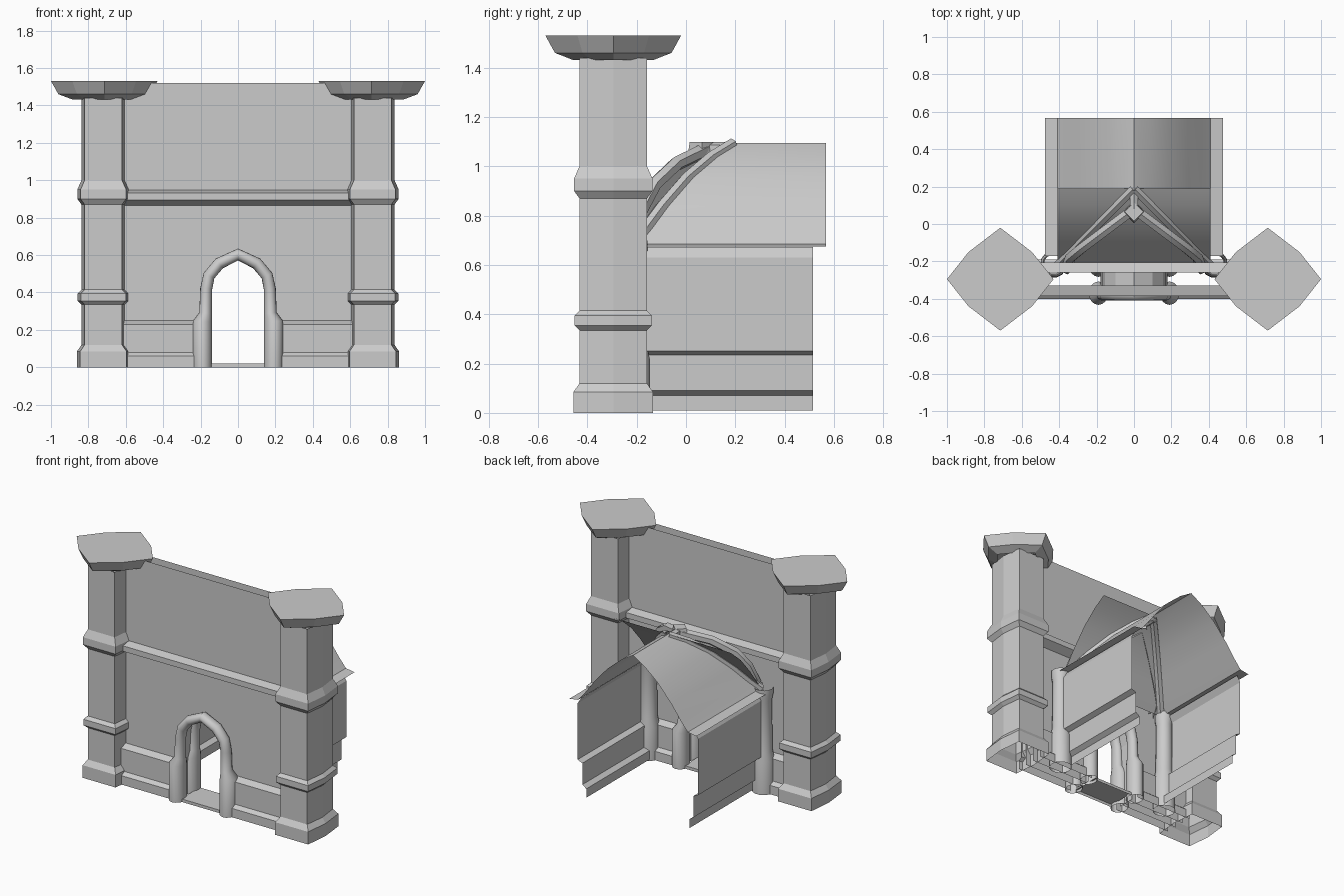
import bpy, math
from mathutils import Vector

cube = bpy.data.objects.get("Cube")
if cube:
    bpy.data.objects.remove(cube, do_unlink=True)

stone = bpy.data.materials.new("grey_stone")
stone.use_nodes = True
GREY = (0.6, 0.6, 0.6, 1)
stone.diffuse_color = GREY
stone.node_tree.nodes["Principled BSDF"].inputs["Base Color"].default_value = GREY

MID = -0.295   # centre line of the gate wall in y
parts = []


def make(name, verts, faces):
    mesh = bpy.data.meshes.new(name)
    mesh.from_pydata([tuple(v) for v in verts], [], faces)
    mesh.materials.append(stone)
    ob = bpy.data.objects.new(name, mesh)
    bpy.context.collection.objects.link(ob)
    parts.append(ob)
    return ob


def loft(name, rings, closed=True, cap=False):
    """Join equal rings of points with quads."""
    n = len(rings[0])
    faces = []
    for r in range(len(rings) - 1):
        for i in range(n if closed else n - 1):
            j = (i + 1) % n
            faces.append((r * n + i, r * n + j, (r + 1) * n + j, (r + 1) * n + i))
    if cap:
        faces.append(tuple(range((len(rings) - 1) * n, len(rings) * n)))
    return make(name, [v for ring in rings for v in ring], faces)


def tube(name, path, radii, side, squash=1.0, n=10, cap=False):
    """Round bar along a path; side is the fixed cross direction."""
    pts = [Vector(p) for p in path]
    side = Vector(side).normalized()
    rings = []
    for i, p in enumerate(pts):
        along = (pts[min(i + 1, len(pts) - 1)] - pts[max(i - 1, 0)]).normalized()
        up = along.cross(side).normalized()
        ring = []
        for k in range(n):
            a = math.tau * k / n
            ring.append(p + radii[i] * (math.cos(a) * up + math.sin(a) * squash * side))
        rings.append(ring)
    return loft(name, rings, cap=cap)


# Pillars: six-sided shaft with plinth and bands, wide faceted cap
shaft = [(0, .024), (.085, .024), (.12, 0), (.335, 0), (.355, .02), (.395, .02),
         (.415, 0), (.87, 0), (.9, .022), (.95, .022), (1.0, 0), (1.44, 0)]
cap_rings = [(1.432, .6), (1.46, .86), (1.53, 1)]
for s, label in ((1, "left"), (-1, "right")):
    rings = []
    for z, o in shaft:
        a, b, c = .1 + o, .137 + o, .117 + o
        outline = [(a, -b), (c, 0), (a, b), (-a, b), (-c, 0), (-a, -b)]
        rings.append([(s * .72 + x, MID + y, z) for x, y in outline])
    loft(label + "_pillar", rings)
    rings = []
    for z, k in cap_rings:
        outline = [(.285, 0), (.17, .145), (0, .275), (-.17, .145),
                   (-.285, 0), (-.17, -.145), (0, -.275), (.17, -.145)]
        rings.append([(s * .715 + k * x, MID + k * y, z) for x, y in outline])
    loft(label + "_pillar_cap", rings, cap=True)

# Gate wall: front and back skins with mouldings and a pointed doorway
half_arch = [(.18, 0), (.18, .22), (.172, .42), (.155, .49), (.1, .555)]
arch = half_arch + [(0, .605)] + [(-x, z) for x, z in reversed(half_arch)]
plinth = [(.07, 0), (.07, .06), (.045, .08), (.045, .23), (0, .25)]
band = [(0, .865), (.055, .895), (.055, .932), (0, .947)]
frame_half = [(.19, 0), (.19, .245), (.173, .29), (.17, .42), (.155, .49), (.1, .555)]
frame = frame_half + [(0, .603)] + [(-x, z) for x, z in reversed(frame_half)]
frame_r = [.052, .052, .034, .032, .032, .032]
frame_r = frame_r + [.032] + frame_r[::-1]
for s, label in ((-1, "front"), (1, "back")):
    y = MID + s * .035
    outline = [(.62, 0)] + arch + [(-.62, 0), (-.62, 1.52), (.62, 1.52)]
    make(label + "_wall", [(x, y, z) for x, z in outline], [tuple(range(len(outline)))])
    loft(label + "_wall_band",
         [[(x, y + s * o, z) for o, z in band] for x in (-.62, .62)], closed=False)
    for m in (-1, 1):
        loft(label + "_wall_plinth",
             [[(m * x, y + s * o, z) for o, z in plinth] for x in (.19, .62)], closed=False)
    tube(label + "_door_frame", [(x, MID + s * .075, z) for x, z in frame],
         frame_r, (0, 1, 0), squash=1.2, n=16)

# Doorway lining and threshold
loft("door_lining", [[(x, y, z) for x, z in arch] for y in (MID - .06, MID + .06)], closed=False)
sill = [(-.1, 0), (-.1, .02), (.1, .02), (.1, 0)]
loft("door_threshold", [[(x, MID + y, z) for y, z in sill] for x in (-.15, .15)], closed=False)

# Rear room: stepped side walls, vault sides, ribs and corner columns
wall_profile = [(.385, .01), (.385, .07), (.415, .09), (.415, .235), (.45, .25),
                (.45, .63), (.425, .672)]
vault = [(.41, .685), (.36, .745), (.29, .84), (.19, .955), (.09, 1.04), (0, 1.095)]
HIP = .19   # y where the vault ridge meets the sloping front bay
column = [(0, .072), (.22, .07), (.28, .055), (.62, .052), (.66, .06), (.7, .06)]
groin = [(x, HIP - x, z - .005) for x, z in vault]
upper_rib = [(.36, -.24, .7), (.34, -.18, .83), (.28, -.13, .925), (.16, -.04, 1.01), (0, .08, 1.068)]
rib_foot = [(.36, -.24, .66), (.34, -.18, .71), (.28, -.13, .78), (.16, -.04, .9), (0, .08, 1.02)]
for s, label in ((1, "left"), (-1, "right")):
    loft(label + "_room_wall",
         [[(s * x, y, z) for x, z in wall_profile] for y in (-.16, .515)], closed=False)
    loft(label + "_vault",
         [[(s * x, HIP - x, z) for x, z in vault],
          [(s * x, .567, z) for x, z in vault]], closed=False)
    loft(label + "_vault_ledge",
         [[(s * .475, y, .675), (s * .41, y, .685)] for y in (-.17, .567)], closed=False)
    tube(label + "_groin_rib", [(s * x, y, z) for x, y, z in groin],
         [.025] * len(groin), (s, 1, 0), n=6)
    tube(label + "_upper_rib", [(s * x, y, z) for x, y, z in upper_rib],
         [.03] * len(upper_rib), (s * .28, .38, 0), n=6)
    # Infill below the upper rib, down to the sloping bay
    loft(label + "_rib_web",
         [[(s * x, y, z) for x, y, z in row] for row in (upper_rib, rib_foot)], closed=False)
    tube(label + "_corner_column", [(s * .43, -.215, z) for z, r in column],
         [r for z, r in column], (0, 1, 0), n=14)

# Sloping front bay of the vault, falling toward the gate wall
loft("front_vault_bay",
     [[(x, HIP - d, z) for d, z in vault] for x in (-.41, .41)], closed=False)
# Square boss where the ribs meet, and the short ridge bar behind it
tube("rib_boss", [(0, .065, 1.03), (0, .065, 1.098)], [.06, .05], (0, 1, 0), n=4, cap=True)
tube("ridge_rib", [(0, .08, 1.073), (0, .19, 1.073)], [.026, .026], (1, 0, 0), n=6)

# Smooth the rounded parts and keep their edges sharp
bpy.ops.object.select_all(action="DESELECT")
for ob in parts:
    if any(w in ob.name for w in ("frame", "vault", "rib", "column")):
        ob.select_set(True)
        bpy.context.view_layer.objects.active = ob
bpy.ops.object.shade_smooth_by_angle(angle=math.radians(40))
